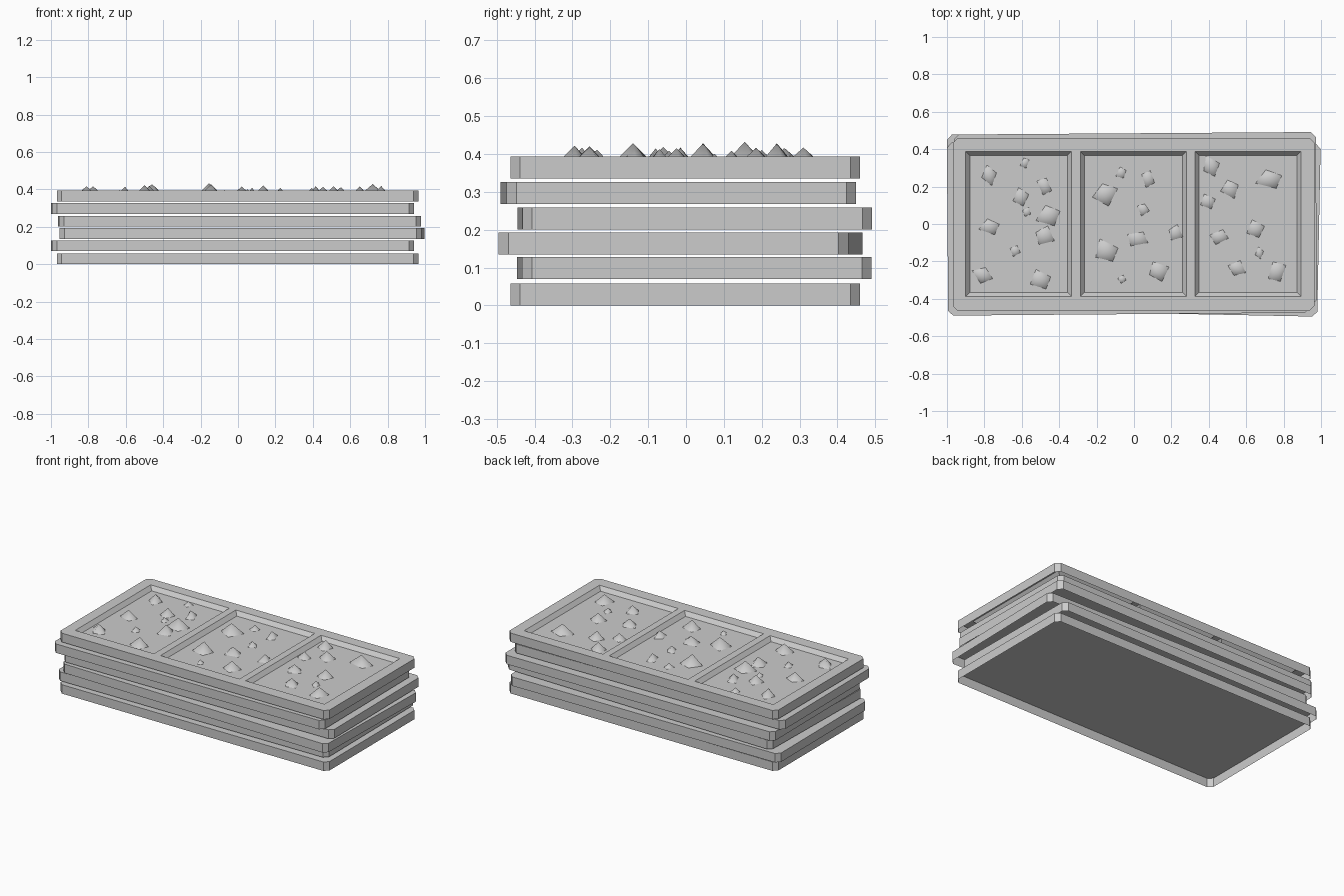
import bpy, bmesh, random
from mathutils import Vector

if "Cube" in bpy.data.objects:
    bpy.data.objects.remove(bpy.data.objects["Cube"])

random.seed(4)
HX, HY, CH, H = 0.967, 0.462, 0.026, 0.058
DEPTH, SLOPE = 0.025, 0.022


def finish(bm, name, loc=(0, 0, 0), rot=0.0, smooth=False):
    bmesh.ops.recalc_face_normals(bm, faces=bm.faces)
    # open shells: make sure the top surfaces face up
    if sum(f.normal.z * f.calc_area() for f in bm.faces) < 0:
        bmesh.ops.reverse_faces(bm, faces=bm.faces)
    me = bpy.data.meshes.new(name)
    bm.to_mesh(me)
    bm.free()
    for p in me.polygons:
        p.use_smooth = smooth
    ob = bpy.data.objects.new(name, me)
    ob.location = loc
    ob.rotation_euler.z = rot
    bpy.context.collection.objects.link(ob)
    return ob


def ring(bm, pts, z):
    return [bm.verts.new((x, y, z)) for x, y in pts]


def bridge(bm, a, b):
    n = len(a)
    for i in range(n):
        bm.faces.new((a[i], a[(i + 1) % n], b[(i + 1) % n], b[i]))


def rect(x0, x1, y0, y1):
    return [(x0, y0), (x1, y0), (x1, y1), (x0, y1)]


def tray(name, loc, rot, pockets=()):
    """Open-bottomed tray with clipped corners and optional sunken pockets."""
    bm = bmesh.new()
    outline = [(-HX + CH, -HY), (HX - CH, -HY), (HX, -HY + CH), (HX, HY - CH),
               (HX - CH, HY), (-HX + CH, HY), (-HX, HY - CH), (-HX, -HY + CH)]
    low, top = ring(bm, outline, 0), ring(bm, outline, H)
    bridge(bm, low, top)
    if not pockets:
        bm.faces.new(top)
    else:
        loops = [top]
        for x0, x1 in pockets:
            rim = ring(bm, rect(x0, x1, -0.385, 0.39), H)
            s = SLOPE
            floor = ring(bm, rect(x0 + s, x1 - s, -0.385 + s, 0.39 - s), H - DEPTH)
            bridge(bm, rim, floor)
            bm.faces.new(floor)
            loops.append(rim)
        edges = [bm.edges.get((l[i], l[(i + 1) % len(l)]))
                 for l in loops for i in range(len(l))]
        bmesh.ops.triangle_fill(bm, edges=edges, use_beauty=True, normal=(0, 0, 1))
    return finish(bm, name, loc, rot)


# Stacked trays: x, y, z offset and slight twist
stack = [(-0.002, -0.002, 0.0, 0.0), (-0.03, 0.022, 0.07, 0.007),
         (0.022, -0.014, 0.135, -0.02), (0.008, 0.023, 0.201, 0.007),
         (-0.03, -0.02, 0.268, 0.008)]
for i, (x, y, z, r) in enumerate(stack):
    tray(f"tray_{i + 1}", (x, y, z), r)

# Top tray with three pockets
TOP = 0.335
tray("top_tray", (-0.002, -0.002, TOP), 0,
     [(-0.898, -0.332), (-0.285, 0.283), (0.328, 0.895)])

# Shards lying in the pockets: x, y, width, depth
shards = [
    (-.775, .26, .08, .11), (-.585, .325, .05, .055), (-.605, .145, .085, .1),
    (-.48, .2, .08, .09), (-.575, .065, .045, .05), (-.46, .045, .13, .11),
    (-.475, -.06, .1, .1), (-.775, -.015, .11, .085), (-.635, -.145, .055, .06),
    (-.81, -.275, .11, .085), (-.5, -.295, .11, .105),
    (-.07, .275, .055, .06), (.075, .24, .07, .09), (-.155, .155, .135, .12),
    (.05, .075, .065, .065), (.02, -.08, .11, .075), (.225, -.045, .075, .085),
    (-.145, -.14, .12, .12), (.135, -.255, .105, .105), (-.065, -.295, .045, .045),
    (.415, .31, .085, .11), (.51, .185, .095, .1), (.395, .12, .08, .08),
    (.72, .24, .14, .1), (.455, -.07, .1, .08), (.65, -.025, .095, .095),
    (.67, -.155, .045, .065), (.55, -.235, .095, .08), (.765, -.255, .095, .105)]
bm = bmesh.new()
for x, y, w, d in shards:
    w, d = w / 2, d / 2
    j = [random.uniform(0.15, 0.7) for _ in range(4)]
    m = random.choice((-1, 1))
    pts = [(x + j[0] * w * m, y + d), (x - w, y + j[1] * d * m),
           (x - j[2] * w * m, y - d), (x + w, y - j[3] * d * m)]
    base = ring(bm, pts, TOP + H - DEPTH)
    apex = bm.verts.new((x, y, TOP + H - DEPTH + 0.5 * (w + d)))
    for i in range(4):
        bm.faces.new((base[i], base[(i + 1) % 4], apex))
finish(bm, "shards", smooth=True)
